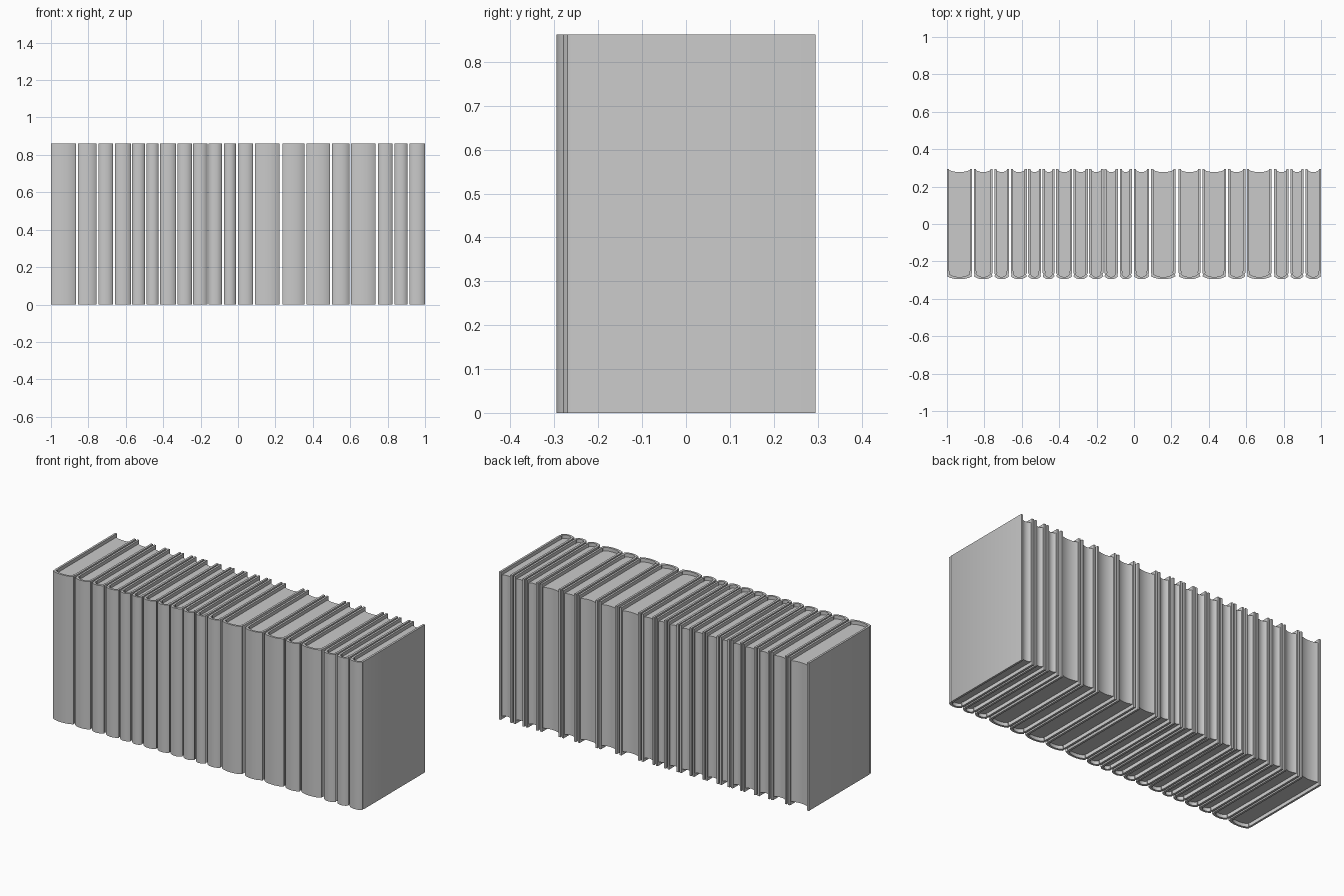
import bpy, bmesh, math

if "Cube" in bpy.data.objects:
    bpy.data.objects.remove(bpy.data.objects["Cube"])

H, BACK, T, INSET = 0.862, 0.295, 0.012, 0.02

grey = bpy.data.materials.new("plain grey")
grey.diffuse_color = (0.59, 0.59, 0.59, 1)
grey.use_nodes = True
grey.node_tree.nodes["Principled BSDF"].inputs["Base Color"].default_value = grey.diffuse_color

# left and right limits of each book along the row
BOOKS = [(-1, -.866), (-.856, -.756), (-.747, -.668), (-.658, -.573),
         (-.566, -.497), (-.488, -.424), (-.416, -.331), (-.324, -.247),
         (-.24, -.164), (-.158, -.086), (-.076, -.012), (-.001, .081),
         (.091, .222), (.239, .355), (.366, .492), (.503, .595),
         (.604, .735), (.749, .827), (.836, .907), (.916, 1.0)]


def spine_y(u):
    """Rounded spine depth across the book, u from -1 to 1."""
    return -0.279 - 0.016 * (1 - abs(u) ** 2.5)


def cover_profile(x0, x1, off):
    """U-shaped path: left board, hinge groove, spine, groove, right board."""
    a, b = x0 + off, x1 - off
    c, h = (a + b) / 2, (b - a) / 2
    side = [(0, BACK), (0, -0.262), (0.0025, -0.266), (0.004, -0.27), (0.0025, -0.274)]
    pts = [(a + d, y + (off if y < 0 else 0)) for d, y in side]
    for i in range(13):
        u = -math.cos(math.pi * i / 12)
        pts.append((c + u * h, spine_y(u) + off))
    pts += [(b - d, y + (off if y < 0 else 0)) for d, y in reversed(side)]
    return pts


def finish(name, bm):
    bmesh.ops.recalc_face_normals(bm, faces=bm.faces)
    me = bpy.data.meshes.new(name)
    bm.to_mesh(me)
    bm.free()
    me.materials.append(grey)
    ob = bpy.data.objects.new(name, me)
    bpy.context.collection.objects.link(ob)
    bpy.ops.object.select_all(action='DESELECT')
    ob.select_set(True)
    bpy.context.view_layer.objects.active = ob
    bpy.ops.object.shade_smooth_by_angle(angle=math.radians(40))


def make_cover(i, x0, x1):
    bm = bmesh.new()
    rings = []
    for o, n in zip(cover_profile(x0, x1, 0), cover_profile(x0, x1, T)):
        rings.append([bm.verts.new((p[0], p[1], z))
                      for p, z in ((o, 0), (o, H), (n, H), (n, 0))])
    for r, s in zip(rings, rings[1:]):
        for k in range(4):
            m = (k + 1) % 4
            bm.faces.new((r[k], r[m], s[m], s[k]))
    bm.faces.new(rings[0])
    bm.faces.new(rings[-1])
    finish(f"book_cover_{i}", bm)


def make_pages(i, x0, x1):
    a, b = x0 + T - 0.001, x1 - T + 0.001
    c, h = (a + b) / 2, (b - a) / 2
    bm = bmesh.new()
    cols = []
    for k in range(13):
        u = -math.cos(math.pi * k / 12)
        x = c + u * h
        front, back = spine_y(u) + T - 0.001, 0.277 + 0.011 * u * u
        cols.append([bm.verts.new((x, y, z)) for y, z in
                     ((front, INSET), (back, INSET), (back, H - INSET), (front, H - INSET))])
    for r, s in zip(cols, cols[1:]):
        for k in range(4):
            m = (k + 1) % 4
            bm.faces.new((r[k], r[m], s[m], s[k]))
    bm.faces.new(cols[0])
    bm.faces.new(cols[-1])
    finish(f"page_block_{i}", bm)


for i, (x0, x1) in enumerate(BOOKS, 1):
    make_cover(i, x0, x1)
    make_pages(i, x0, x1)
